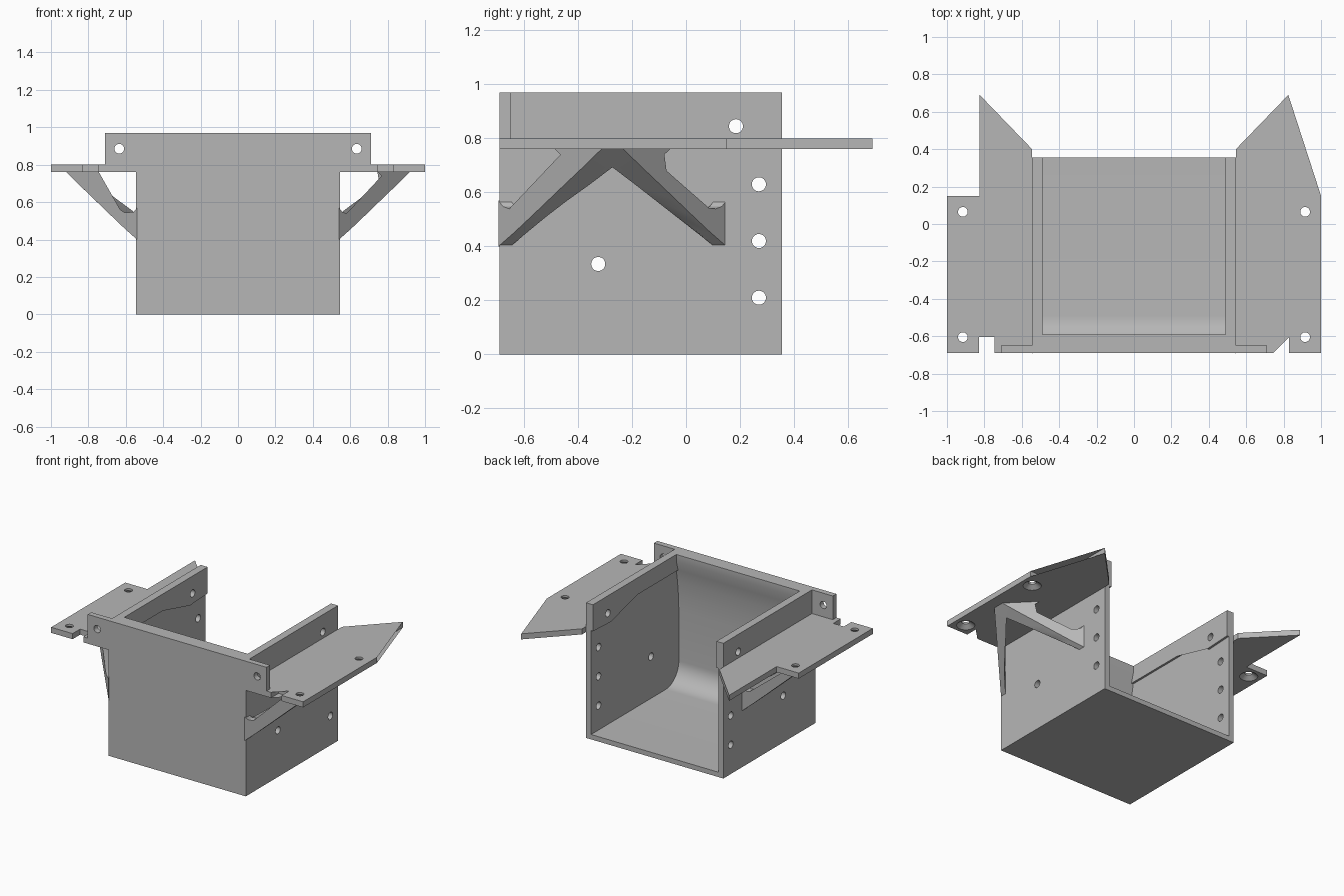
import bpy, bmesh, math
from mathutils import Vector, Matrix

cube = bpy.data.objects.get("Cube")
if cube:
    bpy.data.objects.remove(cube, do_unlink=True)

grey = bpy.data.materials.new("plain grey")
grey.use_nodes = True
COLOUR = (0.47, 0.47, 0.47, 1)
grey.diffuse_color = COLOUR
grey.node_tree.nodes["Principled BSDF"].inputs["Base Color"].default_value = COLOUR


def finish(name, bm):
    """Turn a bmesh into a named object."""
    bmesh.ops.recalc_face_normals(bm, faces=bm.faces[:])
    mesh = bpy.data.meshes.new(name)
    bm.to_mesh(mesh)
    bm.free()
    mesh.materials.append(grey)
    obj = bpy.data.objects.new(name, mesh)
    bpy.context.collection.objects.link(obj)
    return obj


def prism(name, outline, low, high, place):
    """Extrude a 2D outline between two levels; place(a, b, level) gives the 3D point."""
    bm = bmesh.new()
    ends = [[bm.verts.new(place(a, b, t)) for a, b in outline] for t in (low, high)]
    caps = [bm.faces.new(ring) for ring in ends]
    n = len(outline)
    for i in range(n):
        j = (i + 1) % n
        bm.faces.new((ends[0][i], ends[0][j], ends[1][j], ends[1][i]))
    bmesh.ops.triangulate(bm, faces=caps)
    return finish(name, bm)


def along_x(y, z, x):
    return (x, y, z)


def along_z(x, y, z):
    return (x, y, z)


def block(name, x0, x1, y0, y1, z0, z1):
    return prism(name, [(x0, y0), (x1, y0), (x1, y1), (x0, y1)], z0, z1, along_z)


def drill(centre, axis, depth, r1=0.026, r2=0.026):
    """Round cutter centred on a point and pointing along an axis."""
    bm = bmesh.new()
    turn = Vector((0, 0, 1)).rotation_difference(Vector(axis)).to_matrix().to_4x4()
    bmesh.ops.create_cone(bm, cap_ends=True, segments=32, radius1=r1, radius2=r2,
                          depth=depth, matrix=Matrix.Translation(centre) @ turn)
    return finish("drill_cutter", bm)


def cut(obj, cutter):
    """Subtract a cutter, then discard it."""
    cutter.hide_render = True
    mod = obj.modifiers.new("cut", "BOOLEAN")
    mod.operation = "DIFFERENCE"
    mod.solver = "EXACT"
    mod.object = cutter
    bpy.context.view_layer.objects.active = obj
    bpy.ops.object.modifier_apply(modifier=mod.name)
    bpy.data.objects.remove(cutter, do_unlink=True)


FRONT, BACK, SIDE, TOP = -0.69, 0.355, 0.545, 0.97

# Open tray: outer block minus a cavity with a filleted floor and thickened front rim
tray = block("tray", -SIDE, SIDE, FRONT, BACK, 0, TOP)
fillet = [(-0.49 - 0.15 * math.sin(a), 0.185 - 0.15 * math.cos(a))
          for a in (math.pi / 2 * i / 12 for i in range(13))]
front_rim = [(-0.64, 0.55), (-0.635, 0.66), (-0.625, 0.76), (-0.61, 0.85),
             (-0.59, 0.92), (-0.59, 1.1)]
cavity = [(0.5, 0.035)] + fillet + front_rim + [(0.5, 1.1)]
cut(tray, prism("cavity_cutter", cavity, -0.505, 0.505, along_x))

SIDE_HOLES = [(0.185, 0.845), (0.27, 0.63), (0.27, 0.42), (0.27, 0.21), (-0.325, 0.335)]
for y, z in SIDE_HOLES:
    cut(tray, drill((0, y, z), (1, 0, 0), 1.3))
parts = [tray]

RIM = [(-0.62, TOP), (-0.62, 0.85), (0.085, 0.85), (0.155, 0.77), (BACK, 0.78), (BACK, TOP)]
FLANGE = [(0.53, FRONT), (0.745, FRONT), (0.745, -0.605), (0.83, -0.605), (0.83, FRONT),
          (1, FRONT), (1, 0.15), (0.825, 0.15), (0.825, 0.69), (SIDE, 0.4), (SIDE, BACK), (0.53, BACK)]
BRACE = [(0.54, 0.4), (0.6, 0.453), (0.66, 0.51), (0.72, 0.568), (0.78, 0.626), (0.85, 0.693),
         (0.92, 0.762), (0.745, 0.762), (0.768, 0.74), (0.775, 0.71), (0.76, 0.68), (0.63, 0.56),
         (0.605, 0.543), (0.58, 0.539), (0.557, 0.548), (0.54, 0.57)]
MIDDLE = -0.2725

for side, s in (("left", 1), ("right", -1)):
    # Inner reinforcing strip along the top of the wall
    rim = prism(side + "_inner_rim", RIM, s * 0.49, s * 0.506, along_x)
    cut(rim, drill((s * 0.5, 0.185, 0.845), (1, 0, 0), 0.2))

    # Mounting flange with holes countersunk from below
    flange = prism(side + "_flange", [(s * x, y) for x, y in FLANGE], 0.76, 0.8, along_z)
    for y in (0.065, -0.605):
        cut(flange, drill((s * 0.915, y, 0.78), (0, 0, 1), 0.2))
        cut(flange, drill((s * 0.915, y, 0.77), (0, 0, 1), 0.03, 0.066, 0.026))

    # Front ear standing on the flange
    ear = block(side + "_front_ear", s * 0.54, s * 0.71, FRONT, -0.65, 0.795, TOP)
    cut(ear, drill((s * 0.635, -0.67, 0.885), (0, 1, 0), 0.2))
    parts += [rim, flange, ear]

    # Pair of diagonal braces meeting under the flange, thicker towards the tip
    for end, flip in (("front", False), ("rear", True)):
        def diagonal(x, z, t):
            run = x - SIDE
            y = min(FRONT + run * 1.01 + t * (0.045 + 0.85 * run * run), MIDDLE)
            return (s * x, 2 * MIDDLE - y if flip else y, z)
        parts.append(prism(f"{side}_{end}_brace", BRACE, 0, 1, diagonal))

# Smooth the rounded surfaces and keep the edges crisp
bpy.ops.object.select_all(action="DESELECT")
for obj in parts:
    obj.select_set(True)
bpy.context.view_layer.objects.active = tray
bpy.ops.object.shade_smooth_by_angle(angle=math.radians(30))
